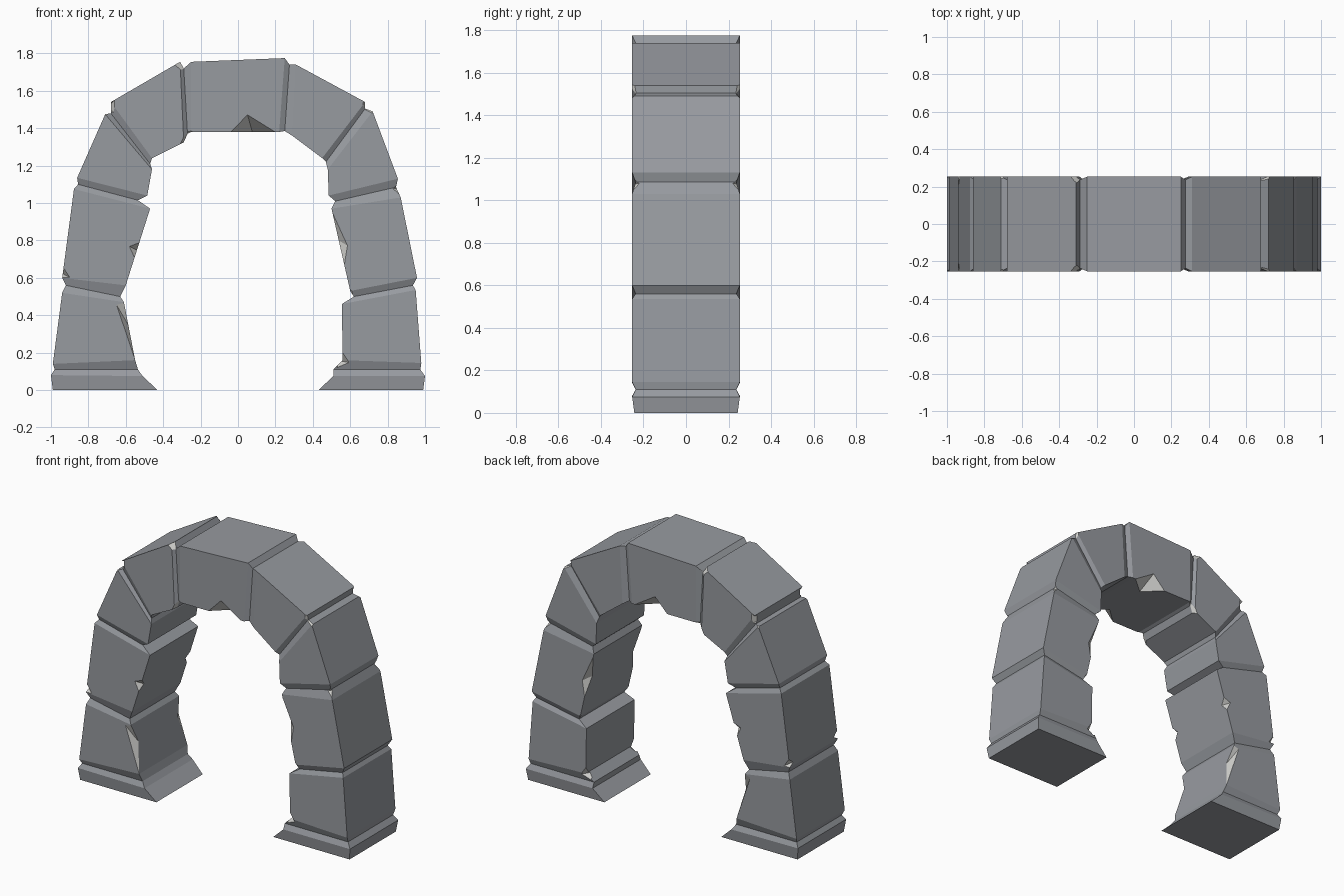
import bpy, bmesh
from mathutils import Vector


def material(name, rgb):
    m = bpy.data.materials.new(name)
    m.diffuse_color = (*rgb, 1)
    return m


MATS = [material("grey_stone", (0.31, 0.325, 0.35)),
        material("pale_chipped_stone", (0.62, 0.62, 0.60))]


def make_object(name, bm, index):
    bmesh.ops.recalc_face_normals(bm, faces=bm.faces)
    for f in bm.faces:
        f.material_index = index
    me = bpy.data.meshes.new(name)
    bm.to_mesh(me)
    bm.free()
    for m in MATS:
        me.materials.append(m)
    ob = bpy.data.objects.new(name, me)
    bpy.context.collection.objects.link(ob)
    return ob


# Stations along the arch: outer x, z and inner x, z; every third is a groove
STATIONS = [
    (-.99, 0, -.43, 0), (-1, .08, -.51, .075), (-.98, .11, -.535, .11),
    (-.99, .14, -.55, .16), (-.94, .52, -.61, .47), (-.92, .56, -.63, .50),
    (-.94, .60, -.60, .56), (-.877, 1.075, -.47, .97), (-.855, 1.10, -.535, 1.015),
    (-.86, 1.135, -.485, 1.04), (-.71, 1.475, -.46, 1.18), (-.68, 1.48, -.47, 1.21),
    (-.68, 1.54, -.46, 1.24), (-.31, 1.755, -.29, 1.325), (-.29, 1.72, -.27, 1.37),
    (-.25, 1.755, -.25, 1.38), (.25, 1.775, .22, 1.38), (.275, 1.74, .25, 1.385),
    (.31, 1.74, .29, 1.36), (.68, 1.54, .45, 1.24), (.68, 1.505, .47, 1.22),
    (.72, 1.49, .48, 1.18), (.855, 1.13, .485, 1.04), (.845, 1.085, .52, 1.01),
    (.87, 1.03, .50, .97), (.957, .60, .60, .53), (.935, .56, .62, .50),
    (.95, .535, .555, .46), (.98, .145, .56, .16), (.975, .11, .51, .11),
    (1, .075, .51, .075), (.99, 0, .43, 0)]

# Arch body: skin rectangular rings through the stations
bm = bmesh.new()
rings = []
for i, (ox, oz, ix, iz) in enumerate(STATIONS):
    h = .237 if i % 3 == 2 else .253
    if i in (0, len(STATIONS) - 1):
        h = .243
    rings.append([bm.verts.new(p) for p in
                  ((ox, -h, oz), (ix, -h, iz), (ix, h, iz), (ox, h, oz))])
for a, b in zip(rings, rings[1:]):
    for k in range(4):
        n = (k + 1) % 4
        bm.faces.new((a[k], a[n], b[n], b[k]))
bm.faces.new(rings[0])
bm.faces.new(rings[-1])
arch = make_object("stone_arch", bm, 0)

# Chips on the edges: edge start, edge end, point on the face, depth in y
CHIPS = [
    (-.04, 1.38, .20, 1.38, .05, 1.475, .12), (-.61, .47, -.55, .16, -.655, .465, .06),
    (-.525, .79, -.55, .70, -.585, .77, .05), (-.94, .60, -.93, .65, -.895, .60, .05),
    (.505, .95, .57, .67, .59, .77, .05), (.86, 1.12, .865, 1.04, .81, 1.075, .06),
    (.67, 1.545, .725, 1.48, .66, 1.49, .05), (-.715, 1.465, -.66, 1.55, -.655, 1.475, .05),
    (-.34, 1.74, -.25, 1.755, -.285, 1.69, .05), (.59, .55, .555, .46, .63, .515, .05),
    (.56, .20, .53, .11, .60, .145, .06), (-.31, 1.315, -.24, 1.38, -.27, 1.40, .06)]

# Cutter: one small convex wedge per chip, on the front and back
bm = bmesh.new()
for ax, az, bx, bz, fx, fz, d in CHIPS:
    for s in (-1, 1):
        y = .254 * s
        a, b = Vector((ax, y, az)), Vector((bx, y, bz))
        f, mid = Vector((fx, y + .003 * s, fz)), (a + b) / 2
        edge = (b - a).normalized()
        out = mid - Vector((fx, y, fz))
        out = (out - edge * out.dot(edge)).normalized()
        pts = (a, b, f, mid + out * .012 - Vector((0, d * s, 0)),
               mid + out * .05 + Vector((0, .05 * s, 0)))
        bmesh.ops.convex_hull(bm, input=[bm.verts.new(p) for p in pts])
cutter = make_object("chip_cutter", bm, 1)
cutter.hide_render = True

mod = arch.modifiers.new("chips", 'BOOLEAN')
mod.operation = 'DIFFERENCE'
mod.solver = 'EXACT'
mod.object = cutter
bpy.context.view_layer.objects.active = arch
bpy.ops.object.modifier_apply(modifier=mod.name)
bpy.data.objects.remove(cutter)
